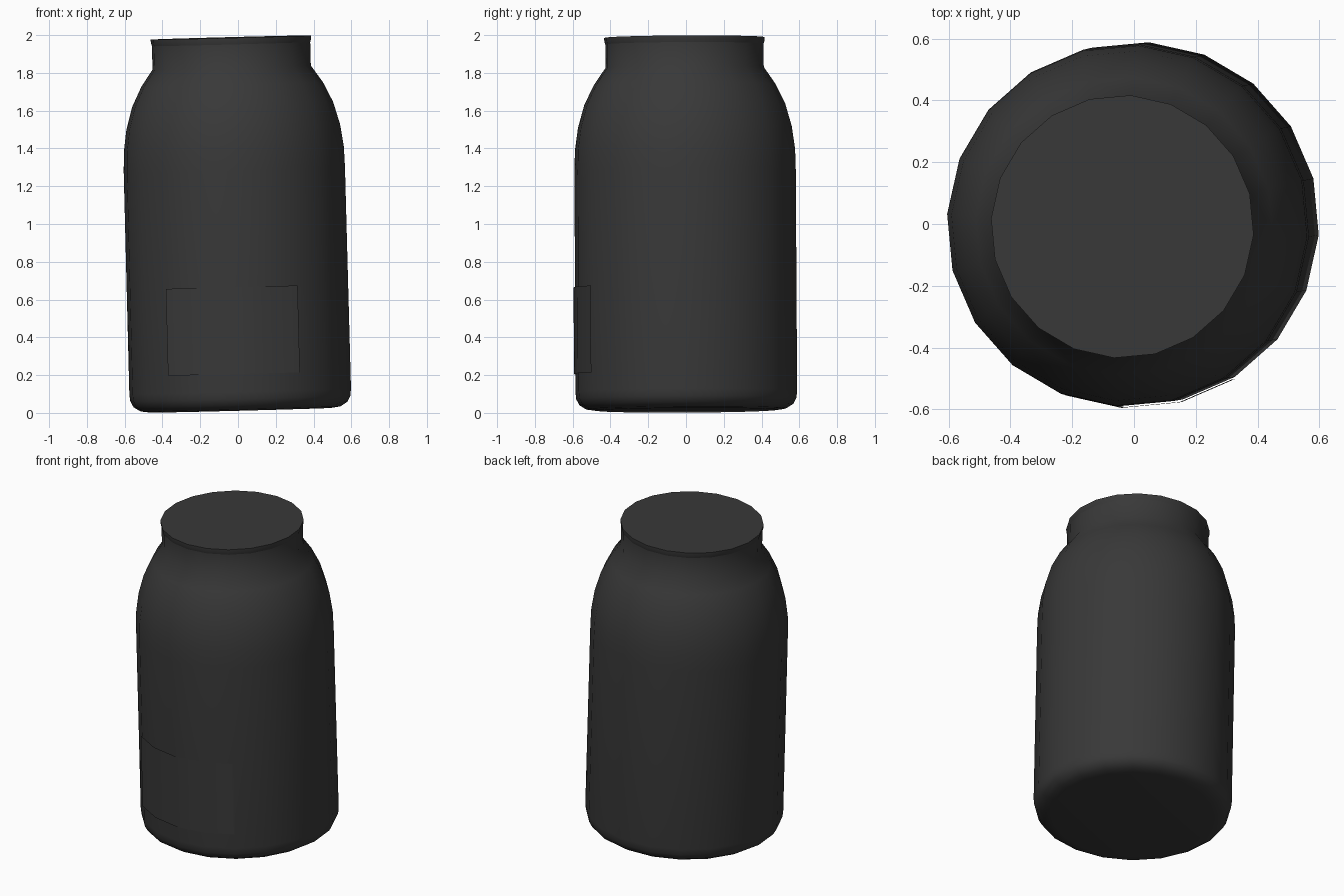
import bpy, bmesh, math

if "Cube" in bpy.data.objects:
    bpy.data.objects.remove(bpy.data.objects["Cube"])

SIDES = 20
STEP = 2 * math.pi / SIDES
PHASE = math.radians(-3.6)

dark = bpy.data.materials.new("dark")
dark.diffuse_color = (0.04, 0.04, 0.04, 1)
dark.use_nodes = True
dark.node_tree.nodes["Principled BSDF"].inputs["Base Color"].default_value = dark.diffuse_color


def finish(name, bm, angle=40):
    """Turn a bmesh into a smooth, dark object with the jar's slight lean."""
    me = bpy.data.meshes.new(name)
    bm.to_mesh(me)
    bm.free()
    ob = bpy.data.objects.new(name, me)
    bpy.context.collection.objects.link(ob)
    me.materials.append(dark)
    ob.rotation_euler = (math.radians(0.3), math.radians(-1.5), 0)
    ob.location = (0.014, 0.002, 0.014)
    bpy.ops.object.select_all(action='DESELECT')
    ob.select_set(True)
    bpy.context.view_layer.objects.active = ob
    bpy.ops.object.shade_smooth_by_angle(angle=math.radians(angle))
    return ob


def rings(bm, profile, first=0, count=SIDES):
    """Sweep (radius, height) points around the axis; cap full turns."""
    full = count == SIDES
    n = count if full else count + 1
    rows = [[bm.verts.new((r * math.cos(PHASE + (first + i) * STEP),
                           r * math.sin(PHASE + (first + i) * STEP), z))
             for i in range(n)] for r, z in profile]
    for a, b in zip(rows, rows[1:]):
        for i in range(count):
            j = (i + 1) % n
            bm.faces.new((a[i], a[j], b[j], b[i]))
    if full:
        bm.faces.new(rows[0][::-1])
        bm.faces.new(rows[-1])


# jar body: rounded base, straight wall, curved shoulder and neck
bm = bmesh.new()
rings(bm, [(0.48, 0), (0.53, 0.007), (0.567, 0.03), (0.584, 0.062),
           (0.588, 0.10), (0.587, 1.27), (0.584, 1.38), (0.567, 1.50),
           (0.533, 1.62), (0.482, 1.725), (0.42, 1.815), (0.42, 1.95)])
finish("jar_body", bm)

# lid: thin disc flaring slightly outwards
bm = bmesh.new()
rings(bm, [(0.419, 1.936), (0.425, 1.955), (0.426, 1.974)])
finish("lid", bm)

# label: curved patch on the front wall, four segments wide
bm = bmesh.new()
rings(bm, [(0.595, 0.195), (0.595, 0.655)], first=13, count=4)
finish("label", bm)
